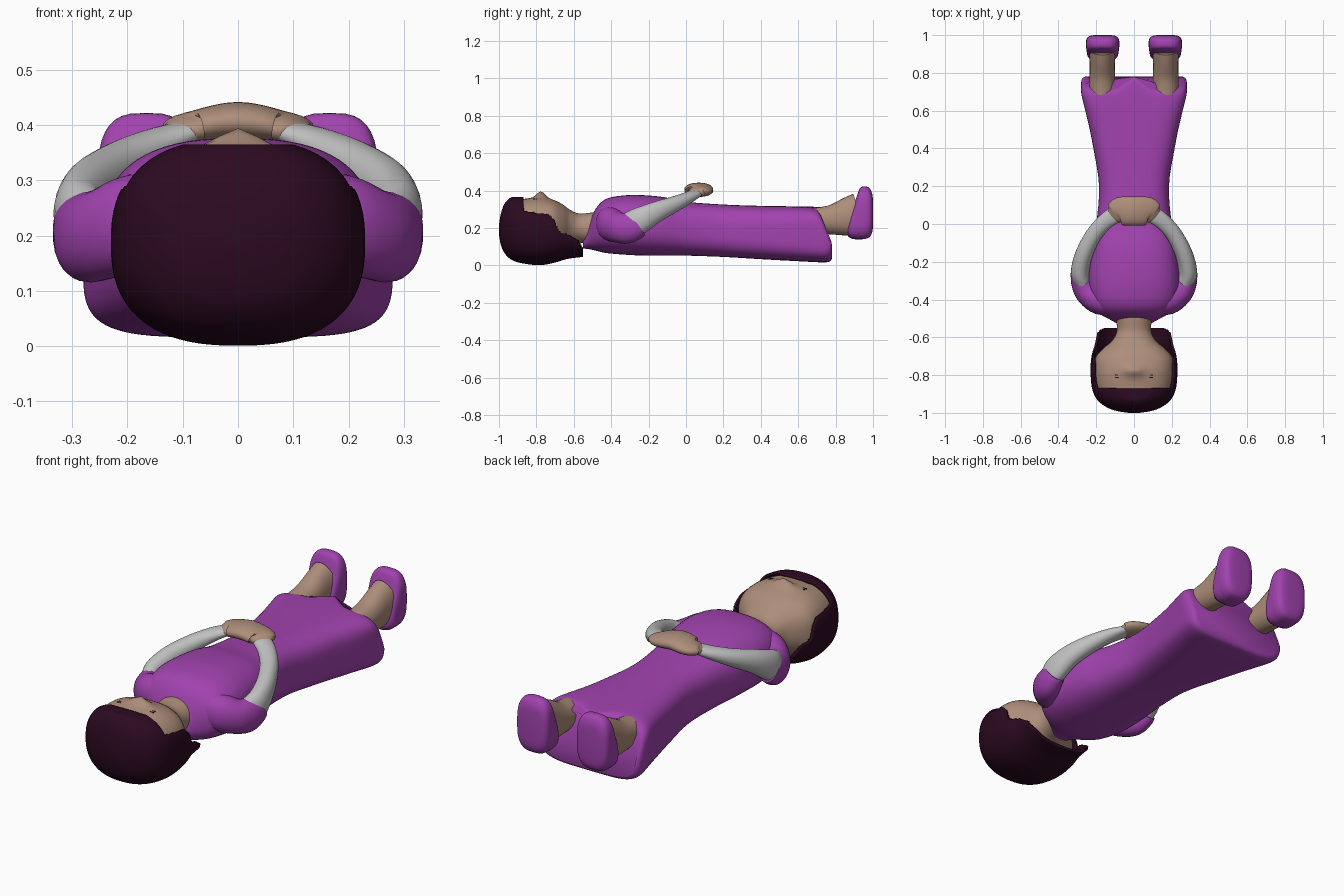
import bpy, bmesh, math
from mathutils import Vector

if "Cube" in bpy.data.objects:
    bpy.data.objects.remove(bpy.data.objects["Cube"])


def mat(name, rgb):
    m = bpy.data.materials.new(name)
    m.diffuse_color = (*rgb, 1)
    m.use_nodes = True
    m.node_tree.nodes["Principled BSDF"].inputs["Base Color"].default_value = m.diffuse_color
    return m


PURPLE = mat("purple cloth", (0.36, 0.056, 0.43))
SKIN = mat("skin", (0.42, 0.27, 0.195))
GREY = mat("light grey sleeve", (0.53, 0.53, 0.53))
HAIR = mat("dark hair", (0.025, 0.003, 0.015))


def smooth_rows(rows, sub):
    """Catmull-Rom resampling of a list of number tuples."""
    out = []
    for i in range(len(rows) - 1):
        a, b, c, d = (rows[max(i - 1, 0)], rows[i], rows[i + 1],
                      rows[min(i + 2, len(rows) - 1)])
        for k in range(sub):
            t = k / sub
            out.append([0.5 * (2 * q + (r - p) * t + (2 * p - 5 * q + 4 * r - s) * t * t
                               + (3 * q - p - 3 * r + s) * t ** 3)
                        for p, q, r, s in zip(a, b, c, d)])
    out.append(list(rows[-1]))
    return out


def superellipse(n, e):
    pts = []
    for j in range(n):
        a = 2 * math.pi * j / n
        c, s = math.cos(a), math.sin(a)
        pts.append((math.copysign(abs(c) ** (2 / e), c), math.copysign(abs(s) ** (2 / e), s)))
    return pts


def skin_rings(name, rings, material, warp=None, drop=None):
    """Join rings of points into a closed body; warp moves points, drop deletes faces."""
    bm = bmesh.new()
    vs = [[bm.verts.new(warp(p) if warp else p) for p in r] for r in rings]
    n = len(rings[0])
    for r0, r1 in zip(vs, vs[1:]):
        for j in range(n):
            bm.faces.new((r0[j], r0[(j + 1) % n], r1[(j + 1) % n], r1[j]))
    bm.faces.new(vs[0])
    bm.faces.new(vs[-1])
    bmesh.ops.recalc_face_normals(bm, faces=bm.faces)
    if drop:
        bm.faces.ensure_lookup_table()
        bad = [f for f in bm.faces if drop(f.calc_center_median()) or f is bm.faces[-1]]
        bmesh.ops.delete(bm, geom=bad, context='FACES')
    me = bpy.data.meshes.new(name)
    bm.to_mesh(me)
    bm.free()
    me.materials.append(material)
    ob = bpy.data.objects.new(name, me)
    bpy.context.collection.objects.link(ob)
    bpy.ops.object.select_all(action='DESELECT')
    ob.select_set(True)
    bpy.context.view_layer.objects.active = ob
    bpy.ops.object.shade_smooth_by_angle(angle=math.radians(50))
    return ob


def loft(name, rows, material, cx=0, n=48, sub=4, **kw):
    """Rows of (y, half width, low z, high z, squareness)."""
    rings = []
    for y, w, lo, hi, e in smooth_rows(rows, sub):
        rings.append([Vector((cx + w * c, y, (lo + hi) / 2 + (hi - lo) / 2 * s))
                      for c, s in superellipse(n, e)])
    return skin_rings(name, rings, material, **kw)


def tube(name, rows, material, side=1, n=28, sub=4):
    """Rows of (x, y, z, radius across, radius up) along a path."""
    rows = smooth_rows([(side * r[0], *r[1:]) for r in rows], sub)
    P = [Vector(r[:3]) for r in rows]
    rings = []
    for i, r in enumerate(rows):
        t = (P[min(i + 1, len(P) - 1)] - P[max(i - 1, 0)]).normalized()
        across = t.cross(Vector((0, 0, 1))).normalized()
        up = across.cross(t)
        rings.append([P[i] + across * r[3] * c + up * r[4] * s for c, s in superellipse(n, 2.1)])
    return skin_rings(name, rings, material)


# Dress, with the hem slanting back towards the top
def hem(p):
    k = min(max((p.y - 0.5) / 0.25, 0), 1)
    p.y -= k * max(p.z - 0.12, 0) * 0.4 * min(1, abs(p.x) / 0.1)
    return p


loft("dress", [
    (-.55, .05, .09, .14, 2.2), (-.51, .12, .085, .25, 2.3), (-.47, .19, .075, .32, 2.4),
    (-.42, .225, .065, .358, 2.4), (-.34, .24, .058, .373, 2.5), (-.25, .24, .053, .376, 2.5),
    (-.12, .225, .052, .365, 2.6), (0, .20, .052, .34, 2.8), (.2, .185, .045, .325, 3),
    (.4, .215, .033, .318, 3.4), (.6, .255, .022, .315, 3.9), (.72, .279, .016, .312, 4.3),
    (.765, .277, .019, .308, 4.3), (.78, .262, .035, .295, 4)], PURPLE, n=64, warp=hem)


# Head and neck with a nose bump
def nose(p):
    if p.z > 0.25:
        p.z += 0.032 * math.exp(-(p.x / 0.045) ** 2 - ((p.y + 0.775) / 0.03) ** 2)
    return p


loft("head", [
    (-.975, .06, .14, .26, 2.2), (-.95, .14, .07, .32, 2.4), (-.9, .19, .035, .348, 2.5),
    (-.86, .205, .025, .356, 2.6), (-.78, .214, .018, .363, 2.6), (-.71, .205, .04, .35, 2.6),
    (-.66, .165, .08, .326, 2.4), (-.62, .118, .11, .297, 2.3), (-.57, .092, .12, .277, 2.1),
    (-.50, .095, .115, .282, 2.1), (-.44, .11, .12, .28, 2.1)], SKIN, n=64, sub=6, warp=nose)

# Hair shell with a flattened front, opened over the face and neck
EDGE = [(-.87, .29), (-.73, .27), (-.70, .235), (-.68, .18), (-.62, .16), (-.575, .13), (-.54, .06)]


def face_opening(c):
    if c.y < EDGE[0][0]:
        return False
    for (y0, z0), (y1, z1) in zip(EDGE, EDGE[1:]):
        if y0 <= c.y <= y1:
            return c.z > z0 + (z1 - z0) * (c.y - y0) / (y1 - y0)
    return True


def flatten(p):
    p.z = min(p.z, 0.365)
    return p


hair = loft("hair", [
    (-1.0, .03, .165, .215, 2.2), (-.99, .09, .11, .275, 2.2), (-.97, .145, .065, .33, 2.3),
    (-.93, .195, .028, .366, 2.4), (-.87, .222, .01, .375, 2.5), (-.78, .23, .001, .375, 2.5),
    (-.70, .225, .015, .355, 2.5), (-.63, .206, .035, .32, 2.5), (-.55, .195, .045, .30, 2.5)],
    HAIR, n=200, sub=12, warp=flatten, drop=face_opening)
shell = hair.modifiers.new("thickness", 'SOLIDIFY')
shell.thickness = 0.014
shell.offset = -1

for s, side in ((1, "left"), (-1, "right")):
    # Upper arm in the dress cloth, then the grey forearm
    tube(side + "_upper_sleeve", [
        (.10, -.42, .235, .06, .08), (.18, -.405, .222, .075, .09), (.242, -.365, .203, .068, .082),
        (.272, -.315, .198, .06, .082), (.284, -.27, .212, .052, .074),
        (.286, -.255, .22, .048, .066)], PURPLE, s)
    tube(side + "_forearm", [
        (.276, -.30, .215, .045, .07), (.285, -.25, .238, .049, .071), (.265, -.16, .285, .046, .056),
        (.215, -.06, .328, .043, .042), (.155, .01, .362, .043, .031),
        (.10, .05, .385, .046, .022)], GREY, s)
    # Ankle and upturned shoe
    tube(side + "_ankle", [
        (.168, .62, .235, .06, .06), (.168, .70, .24, .067, .068), (.168, .78, .244, .067, .08),
        (.168, .86, .258, .067, .102), (.168, .925, .275, .07, .112)], SKIN, s)
    loft(side + "_shoe", [
        (.865, .055, .155, .22, 2.3), (.885, .078, .143, .29, 2.7), (.91, .084, .139, .36, 3),
        (.93, .087, .139, .412, 3.1), (.955, .089, .141, .422, 3.1), (.98, .085, .15, .414, 3),
        (.995, .07, .175, .385, 2.8), (1.0, .045, .21, .345, 2.5)], PURPLE, cx=s * .166, n=36)
    # Closed eye lines
    for k, y in enumerate((-.813, -.800)):
        bpy.ops.mesh.primitive_cube_add(size=1, location=(s * .088, y, .3525))
        eye = bpy.context.object
        eye.name = side + "_eye_line_" + str(k + 1)
        eye.scale = (.024, .004, .008)
        eye.data.materials.append(HAIR)

# Folded hands
tube("folded_hands", [
    (.112, .043, .384, .042, .02), (.10, .052, .389, .054, .025), (.075, .068, .396, .074, .031),
    (0, .068, .406, .077, .036), (-.075, .068, .396, .074, .031), (-.10, .052, .389, .054, .025),
    (-.112, .043, .384, .042, .02)], SKIN)
